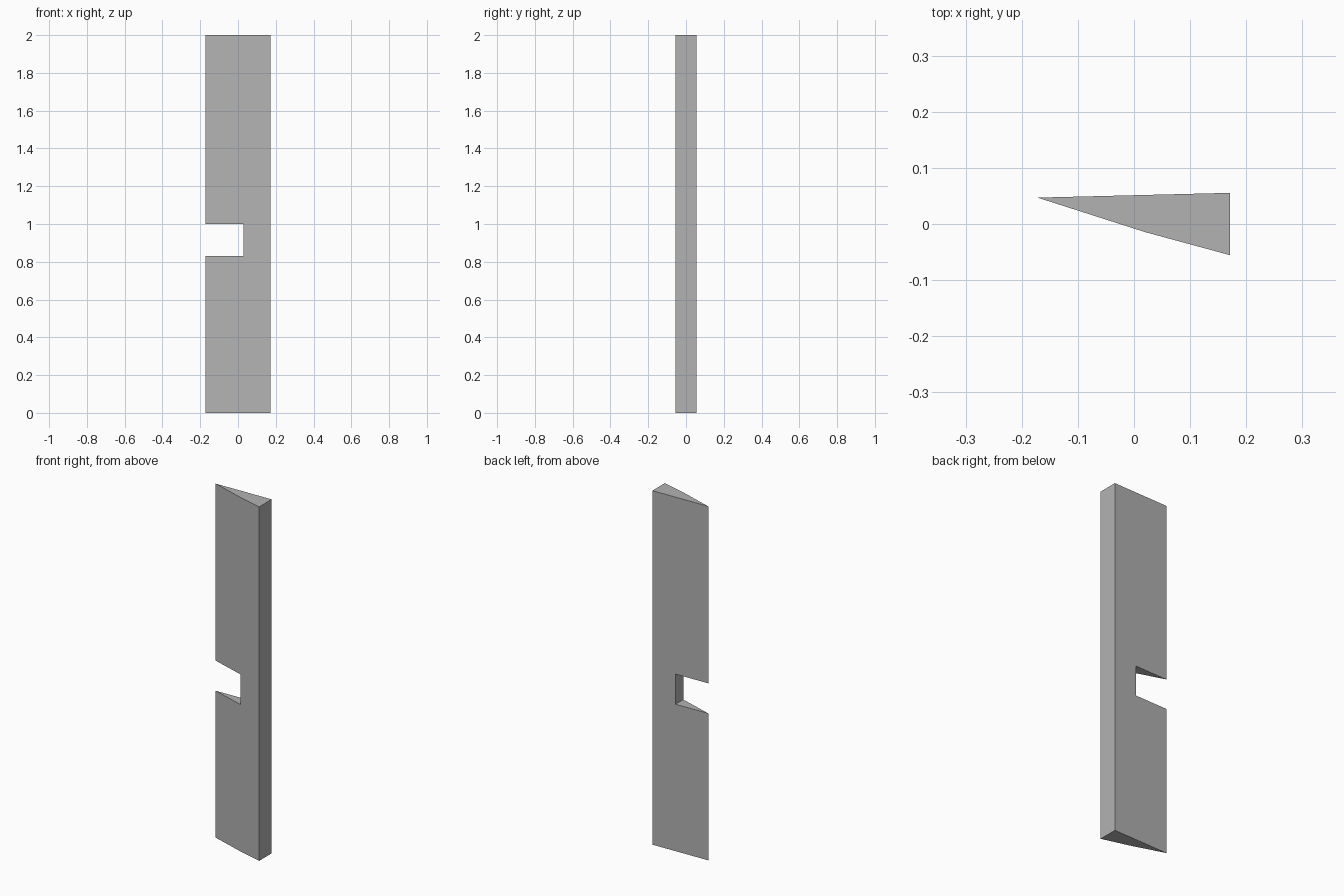
import bpy, bmesh

if "Cube" in bpy.data.objects:
    bpy.data.objects.remove(bpy.data.objects["Cube"])


def prism(name, outline, z0, z1):
    """Extrude a plan outline from z0 to z1."""
    bm = bmesh.new()
    base = bm.faces.new([bm.verts.new((x, y, z0)) for x, y in outline])
    top = bmesh.ops.extrude_face_region(bm, geom=[base], use_keep_orig=True)
    verts = [v for v in top["geom"] if isinstance(v, bmesh.types.BMVert)]
    bmesh.ops.translate(bm, verts=verts, vec=(0, 0, z1 - z0))
    bmesh.ops.recalc_face_normals(bm, faces=bm.faces)
    mesh = bpy.data.meshes.new(name)
    bm.to_mesh(mesh)
    bm.free()
    obj = bpy.data.objects.new(name, mesh)
    bpy.context.collection.objects.link(obj)
    return obj


# Tapered wedge board, its front face slightly bowed
board = prism("wedge_board",
              [(-0.172, 0.047), (0.02, -0.0145), (0.171, -0.0555), (0.171, 0.0555)],
              0.0, 2.0)
grey = bpy.data.materials.new("dark_grey")
grey.diffuse_color = (0.45, 0.45, 0.45, 1)
grey.use_nodes = True
grey.node_tree.nodes["Principled BSDF"].inputs["Base Color"].default_value = grey.diffuse_color
board.data.materials.append(grey)

# Rectangular notch through the thin edge
cutter = prism("notch_cutter",
               [(-0.3, -0.2), (0.029, -0.2), (0.029, 0.2), (-0.3, 0.2)],
               0.83, 1.0)
cutter.hide_render = True
cutter.data.materials.append(grey)
cut = board.modifiers.new("notch", 'BOOLEAN')
cut.operation = 'DIFFERENCE'
cut.solver = 'EXACT'
cut.object = cutter
bpy.context.view_layer.objects.active = board
bpy.ops.object.modifier_apply(modifier=cut.name)
bpy.data.objects.remove(cutter, do_unlink=True)
